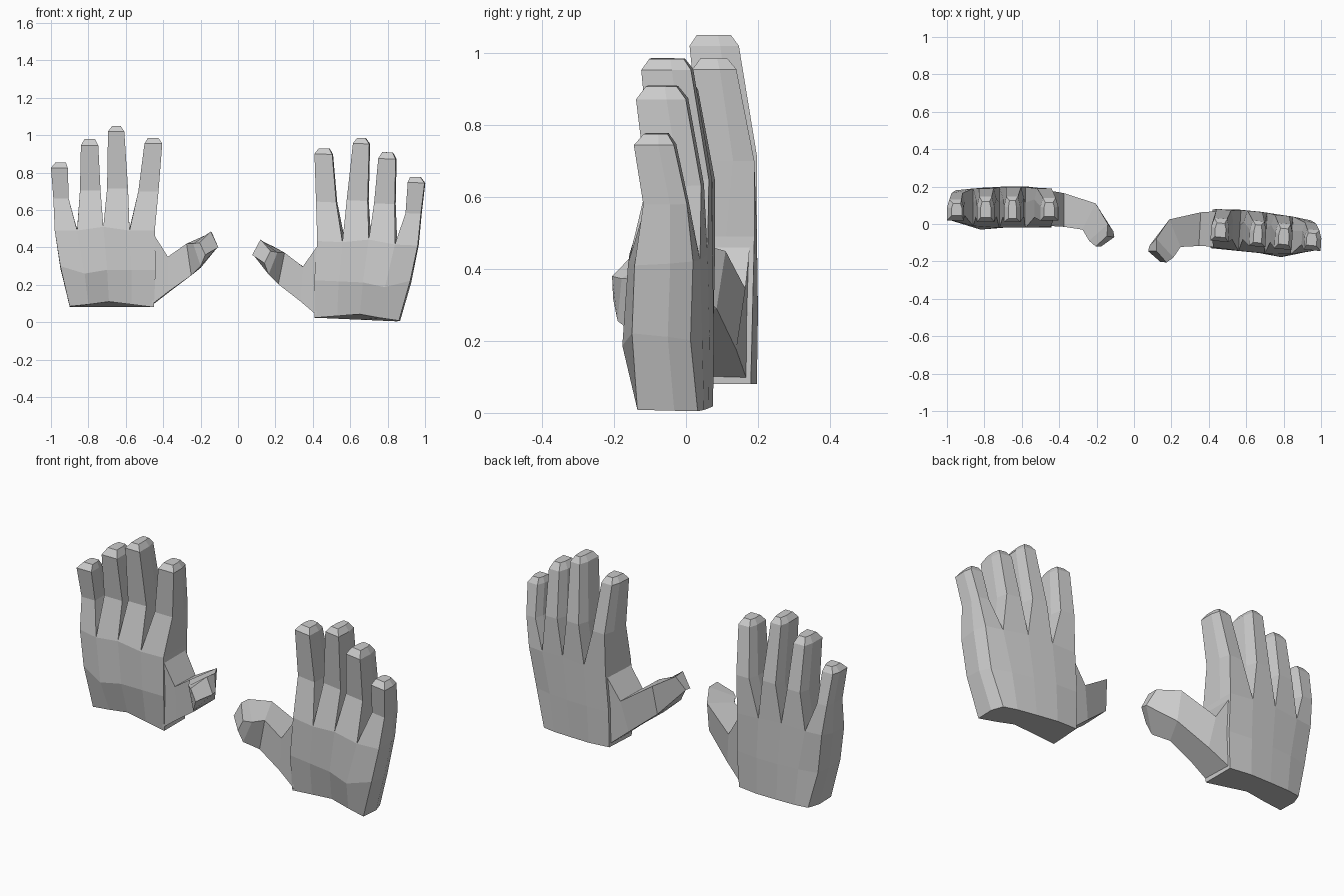
import bpy, bmesh
from mathutils import Vector

if "Cube" in bpy.data.objects:
    bpy.data.objects.remove(bpy.data.objects["Cube"])


def skin(bm, a, b):
    """Join two closed loops with quads."""
    for i in range(len(a)):
        j = (i + 1) % len(a)
        bm.faces.new((a[i], a[j], b[j], b[i]))


def add(bm, pts):
    return [bm.verts.new(p) for p in pts]


def hexagon(xo, xi, yf, yb, z):
    """Finger section: flat front, straight sides, narrower back."""
    ym, c = yf + 0.62 * (yb - yf), 0.14 * (xo - xi)
    return [(xo, yf, z), (xi, yf, z), (xi, ym, z),
            (xi + c, yb, z), (xo - c, yb, z), (xo, ym, z)]


# Palm levels: five stations from little-finger side to thumb side, (x, front y, back y, front z, back z)
WRIST = [(.90, .02, .185, .085, .08), (.80, .02, .195, .095, .08), (.69, .02, .197, .11, .08),
         (.57, .01, .197, .095, .08), (.45, .0, .18, .08, .08)]
MIDDLE = [(.95, .01, .17, .30, .28), (.82, -.03, .192, .26, .28), (.70, -.02, .2, .28, .28),
          (.57, -.02, .2, .28, .28), (.44, -.02, .185, .28, .28)]
KNUCKLE = [(.98, .02, .18, .49, .50), (.86, -.01, .19, .49, .50), (.72, -.02, .197, .51, .51),
           (.58, -.02, .197, .49, .50), (.445, -.015, .19, .49, .49)]

# Fingers: (outer x, inner x, front y, back y, z) at the joint, tip and cap
FINGERS = [
    [(.987, .905, .045, .165, .66), (1.0, .91, .02, .13, .825), (.975, .92, .045, .11, .855)],
    [(.845, .735, .04, .19, .705), (.84, .747, .01, .147, .945), (.82, .765, .035, .12, .98)],
    [(.70, .588, .04, .197, .715), (.695, .608, .01, .147, 1.02), (.672, .628, .03, .125, 1.05)],
    [(.533, .425, .035, .19, .70), (.50, .405, .018, .14, .955), (.482, .425, .04, .115, .985)],
]

# Thumb sections: top front, top back, bottom back, bottom front
THUMB = [
    [(.46, -.01, .485), (.46, .18, .485), (.46, .17, .09), (.46, -.002, .095)],
    [(.375, -.015, .35), (.375, .165, .345), (.35, .14, .175), (.37, -.01, .165)],
    [(.275, -.03, .42), (.205, .11, .45), (.20, .085, .29), (.25, -.03, .25)],
    [(.24, -.09, .42), (.14, .0, .48), (.11, -.04, .40), (.20, -.105, .30)],
    [(.205, -.12, .425), (.145, -.065, .485), (.105, -.07, .40), (.175, -.12, .36)],
]


def build_hand(name, place):
    bm = bmesh.new()

    # palm
    loops, stations = [], None
    for level in (WRIST, MIDDLE, KNUCKLE):
        front = add(bm, [(x, f, zf) for x, f, b, zf, zb in level])
        back = add(bm, [(x - (.025 if i == 0 else 0), b, zb)
                        for i, (x, f, b, zf, zb) in enumerate(level)])
        mids = {}
        for i, (x, f, b, zf, zb) in enumerate(level):
            if level is KNUCKLE or i in (0, 4):
                mids[i] = bm.verts.new((x, f + .62 * (b - f), (zf + zb) / 2))
        loops.append(front + [mids[4]] + back[::-1] + [mids[0]])
        stations = (front, mids, back)
    skin(bm, loops[0], loops[1])
    skin(bm, loops[1], loops[2])
    bm.faces.new(loops[0][::-1])

    # fingers grow out of the knuckle line
    front, mids, back = stations
    for i, sections in enumerate(FINGERS):
        prev = [front[i], front[i + 1], mids[i + 1], back[i + 1], back[i], mids[i]]
        for s in sections:
            ring = add(bm, hexagon(*s))
            skin(bm, prev, ring)
            prev = ring
        bm.faces.new(prev)

    # thumb
    rings = [add(bm, s) for s in THUMB]
    for a, b in zip(rings, rings[1:]):
        skin(bm, a, b)
    bm.faces.new(rings[0][::-1])
    bm.faces.new(rings[-1])

    for v in bm.verts:
        v.co = Vector(place(*v.co))
    bmesh.ops.recalc_face_normals(bm, faces=bm.faces)
    mesh = bpy.data.meshes.new(name)
    bm.to_mesh(mesh)
    bm.free()
    bpy.context.collection.objects.link(bpy.data.objects.new(name, mesh))


# The second hand is the mirror image, slightly lower, nearer and turned
build_hand("left_hand", lambda x, y, z: (-x, y, z))
build_hand("right_hand", lambda x, y, z: (x + .05 * z - .045 + .06 * y,
                                          y - .065 - .1 * x,
                                          z - .045 * x - .036))
